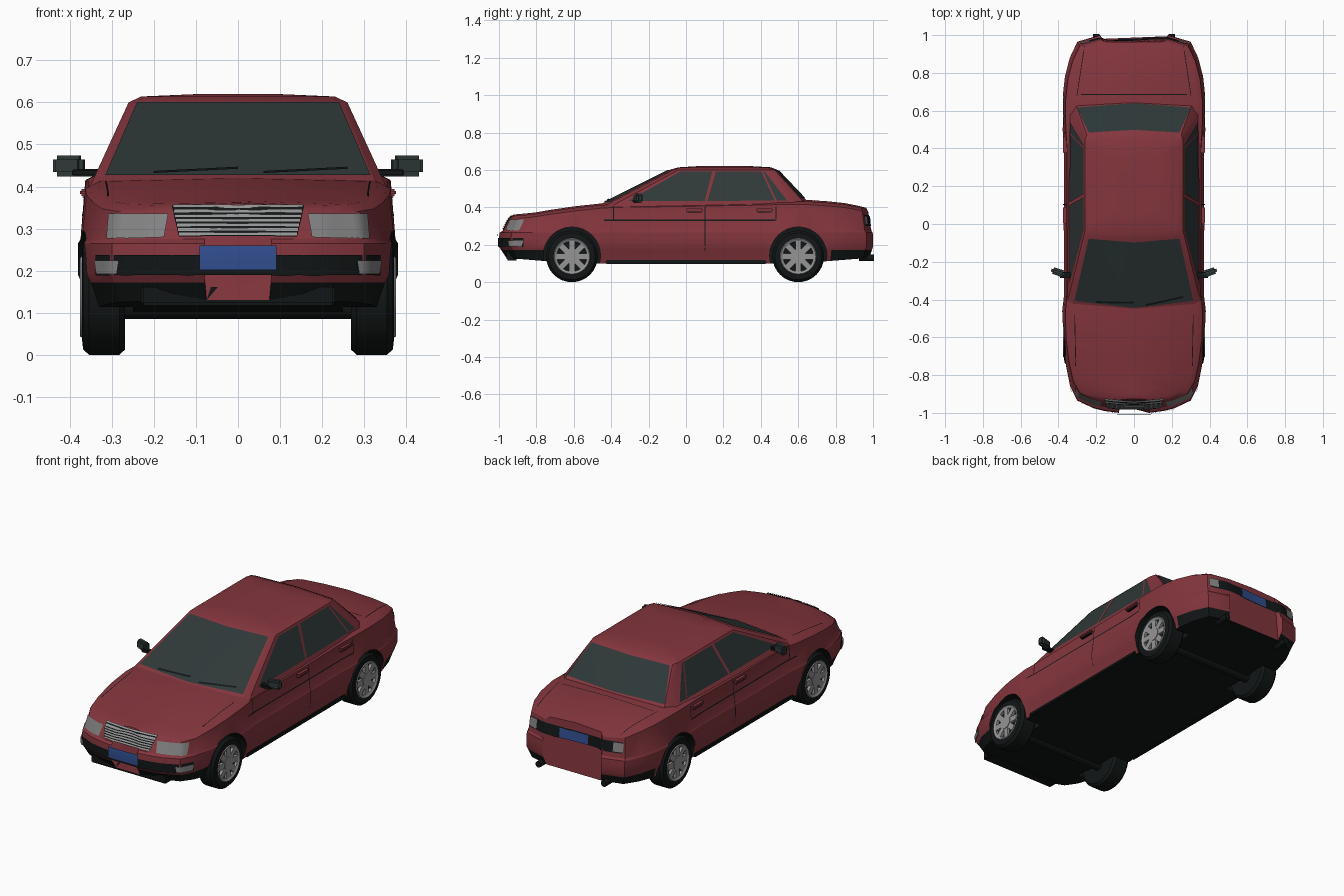
import bpy, bmesh
from math import sin, cos, pi
from mathutils import Matrix, Vector
from mathutils.bvhtree import BVHTree

cube = bpy.data.objects.get("Cube")
if cube:
    bpy.data.objects.remove(cube)


def material(name, rgb):
    m = bpy.data.materials.new(name)
    m.use_nodes = True
    m.diffuse_color = (*rgb, 1)
    bsdf = next(n for n in m.node_tree.nodes if n.type == 'BSDF_PRINCIPLED')
    bsdf.inputs["Base Color"].default_value = (*rgb, 1)
    bsdf.inputs["Roughness"].default_value = 0.6
    return m


RED = material("red paint", (0.23, 0.036, 0.047))
BLACK = material("black plastic", (0.006, 0.008, 0.008))
GLASS = material("dark glass", (0.028, 0.04, 0.04))
LAMP = material("lamp grey", (0.22, 0.22, 0.22))
METAL = material("wheel metal", (0.3, 0.3, 0.3))
BLUE = material("plate blue", (0.03, 0.075, 0.27))


def finish(name, bm, mats, smooth=30, recalc=True):
    if recalc:
        bmesh.ops.recalc_face_normals(bm, faces=bm.faces)
    me = bpy.data.meshes.new(name)
    bm.to_mesh(me)
    bm.free()
    for m in mats:
        me.materials.append(m)
    ob = bpy.data.objects.new(name, me)
    bpy.context.collection.objects.link(ob)
    if smooth:
        shade(ob, smooth)
    return ob


def shade(ob, degrees):
    bpy.ops.object.select_all(action='DESELECT')
    ob.select_set(True)
    bpy.context.view_layer.objects.active = ob
    bpy.ops.object.shade_smooth_by_angle(angle=degrees * pi / 180)


def loft(rings, caps=True):
    """Skin a list of equally long closed rings."""
    bm = bmesh.new()
    rows = [[bm.verts.new(p) for p in r] for r in rings]
    n = len(rows[0])
    for a, b in zip(rows, rows[1:]):
        for i in range(n):
            bm.faces.new((a[i], a[(i + 1) % n], b[(i + 1) % n], b[i]))
    if caps:
        bm.faces.new(rows[0])
        bm.faces.new(rows[-1])
    return bm


def box(name, centre, size, mat, bevel=0.006, turn=0):
    bm = bmesh.new()
    m = Matrix.Translation(centre) @ Matrix.Rotation(turn, 4, 'Z') @ Matrix.Diagonal((*size, 1))
    bmesh.ops.create_cube(bm, size=1, matrix=m)
    bmesh.ops.bevel(bm, geom=bm.edges[:], offset=bevel, segments=2, affect='EDGES')
    return finish(name, bm, [mat])


def cylinder(name, centre, radius, depth, axis, mat, mats=None):
    bm = bmesh.new()
    turn = Matrix.Rotation(pi / 2, 4, 'Y' if axis == 'X' else 'X')
    bmesh.ops.create_cone(bm, cap_ends=True, segments=32, radius1=radius, radius2=radius,
                          depth=depth, matrix=Matrix.Translation(centre) @ turn)
    for f in bm.faces:
        f.material_index = mat
    return finish(name, bm, mats)


# Lower body: stations along the length (y, half width, top height)
stations = [(-1, .08, .36), (-.99, .155, .362), (-.975, .215, .363), (-.935, .3, .366),
            (-.86, .338, .372), (-.75, .36, .387), (-.6, .377, .405), (-.46, .38, .42),
            (-.38, .371, .425), (0, .372, .43), (.4, .371, .437), (.5, .378, .44),
            (.65, .38, .44), (.78, .366, .432), (.88, .34, .422), (.965, .3, .406), (1, .18, .398)]
# Levels up the side: width factor, height, fixed (True) or below the top, pull back at the ends
levels = [(.93, 0, True, .04), (.98, .172, True, .012), (1, .19, True, 0), (1, .24, True, 0),
          (1, .265, True, .004), (.985, .275, True, .02), (.955, .025, False, .05),
          (.87, .008, False, .07)]


def section(y, w, top):
    end = max(0, abs(y) - .6) / .4
    sign = 1 if y < 0 else -.5
    side = []
    for k, h, fixed, pull in levels:
        z = (h or .1 + .03 * end) if fixed else top - h
        side.append((w * k, y + sign * pull * end, z))
    crown = (0, y + sign * .075 * end, top)
    return side + [crown] + [(-x, b, c) for x, b, c in reversed(side)]


bm = loft([section(*s) for s in stations])
bmesh.ops.recalc_face_normals(bm, faces=bm.faces)
for f in bm.faces:
    c = f.calc_center_median()
    f.material_index = int(f.normal.z < -.8 or (c.z < .165 and abs(c.y) > .72))
body = finish("body", bm, [RED, BLACK], 0)

# Wheel wells
AXLES = (-.61, .6)
for y in AXLES:
    for s in (1, -1):
        well = cylinder("well_cutter", (s * .385, y, .142), .153, .27, 'X', 1, [RED, BLACK])
        well.hide_render = True
        mod = body.modifiers.new("well", 'BOOLEAN')
        mod.operation, mod.solver, mod.object = 'DIFFERENCE', 'EXACT', well
        bpy.context.view_layer.objects.active = body
        bpy.ops.object.modifier_apply(modifier=mod.name)
        bpy.data.objects.remove(well)
shade(body, 28)


# Cabin: half outlines of belt, roof edge and crown
def outline(half, z):
    return [(x, y, z) for x, y in half] + [(-x, y, z) for x, y in half[-2:0:-1]]


belt = [(0, -.49), (.33, -.45), (.352, -.41), (.352, .6), (.315, .655), (0, .68)]
edge = [(0, -.09), (.245, -.07), (.26, -.04), (.26, .44), (.25, .475), (0, .49)]
crown = [(0, -.04), (.215, -.03), (.23, 0), (.23, .41), (.22, .44), (0, .455)]
inner = [(x * .4, y * .6 + .08) for x, y in crown]
cabin = finish("cabin", loft([outline(belt, .4), outline(edge, .6),
                              outline(crown, .614), outline(inner, .62)]), [RED])

# Surface used to lay thin plates onto the shell
shell = bmesh.new()
for ob in (body, cabin):
    shell.from_mesh(ob.data)
bmesh.ops.triangulate(shell, faces=shell.faces[:])
tree = BVHTree.FromBMesh(shell)
VIEWS = {"front": (lambda u, v: Vector((u, -3, v)), Vector((0, 1, 0))),
         "back": (lambda u, v: Vector((u, 3, v)), Vector((0, -1, 0))),
         "side": (lambda u, v: Vector((3, u, v)), Vector((-1, 0, 0))),
         "top": (lambda u, v: Vector((u, v, 3)), Vector((0, 0, -1)))}


def plate(name, view, corners, mat, n=(8, 3), lift=.004, both=False):
    """Lay a four-cornered thin sheet on the shell, seen along one direction."""
    start, way = VIEWS[view]
    a, b, c, d = (Vector(p) for p in corners)
    for s in ((1, -1) if both else (1,)):
        bm, rows = bmesh.new(), []
        for j in range(n[1] + 1):
            row = []
            for i in range(n[0] + 1):
                p = a.lerp(b, i / n[0]).lerp(d.lerp(c, i / n[0]), j / n[1])
                hit, normal, *_ = tree.ray_cast(start(*p), way)
                if hit is None:
                    hit, normal, *_ = tree.find_nearest(start(*p) + way * 2.1)
                if normal.dot(way) > 0:
                    normal = -normal
                q = hit + normal * lift
                row.append(bm.verts.new((q.x * s, q.y, q.z)))
            rows.append(row)
        for r, t in zip(rows, rows[1:]):
            for i in range(n[0]):
                f = bm.faces.new((r[i], r[i + 1], t[i + 1], t[i]))
                f.normal_update()
                if f.normal.dot(Vector((way.x * s, way.y, way.z))) > 0:
                    f.normal_flip()
        tag = ("_left" if s > 0 else "_right") if both else ""
        finish(name + tag, bm, [mat], 30, False)


def rect(u0, u1, v0, v1):
    return (u0, v0), (u1, v0), (u1, v1), (u0, v1)


# Windows
plate("windscreen", "front", ((-.315, .424), (.315, .424), (.24, .597), (-.24, .597)), GLASS)
plate("rear_window", "back", ((-.3, .446), (.3, .446), (.24, .594), (-.24, .594)), GLASS)
plate("front_door_window", "side", ((-.31, .432), (.1, .432), (.14, .59), (-.03, .59)), GLASS, both=True)
plate("rear_door_window", "side", ((.115, .432), (.54, .436), (.42, .59), (.16, .59)), GLASS, both=True)
plate("window_divider", "side", ((.475, .434), (.485, .434), (.412, .59), (.402, .59)), RED, lift=.006, both=True)
for x in (-.2, .06):
    plate("wiper", "front", ((x, .426), (x + .2, .436), (x + .2, .441), (x, .431)), BLACK, (6, 1), .007)

# Nose
plate("headlamp", "front", ((.175, .278), (.31, .274), (.305, .335), (.165, .334)), LAMP, (12, 4), both=True)
plate("grille", "front", ((-.14, .28), (.14, .28), (.157, .352), (-.157, .352)), BLACK, (12, 5))
for i in range(7):
    z = .281 + i * .0108
    w = .139 + i * .0025
    plate("grille_bar", "front", rect(-w, w, z, z + .0062), METAL, (12, 1), .007)
plate("bumper_intake", "front", rect(-.335, .335, .19, .237), BLACK, (28, 2))
plate("fog_lamp", "front", ((.285, .192), (.33, .192), (.335, .224), (.28, .224)), LAMP, (5, 2), .008, True)
plate("front_number_plate", "front", rect(-.09, .09, .202, .258), BLUE, (6, 3), .009)
box("front_lip", (0, -.93, .142), (.46, .06, .05), BLACK)

# Tail
plate("tail_panel", "back", rect(-.28, .28, .3, .358), BLACK, (20, 3))
plate("tail_lamp", "back", rect(.232, .285, .306, .354), LAMP, (6, 2), .007, True)
plate("rear_number_plate", "back", rect(-.085, .085, .302, .354), BLUE, (4, 2), .009)
for s in (1, -1):
    cylinder("exhaust_tip", (s * .2, .965, .13), .017, .08, 'Y', 0, [BLACK])

# Shut lines, side strip and handles
plate("side_strip", "side", rect(-.44, .48, .328, .334), BLACK, (24, 1), both=True)
for y, low in ((-.39, .335), (.1, .17), (.48, .335)):
    plate("door_seam", "side", rect(y, y + .005, low, .405), BLACK, (1, 6), .003, True)
plate("bonnet_seam", "top", ((.312, -.48), (.316, -.48), (.31, -.75), (.306, -.75)), BLACK, (1, 8), .003, True)
plate("boot_seam", "top", ((.3, .68), (.304, .68), (.264, .94), (.26, .94)), BLACK, (1, 8), .003, True)
plate("boot_front_seam", "top", rect(-.28, .28, .684, .688), BLACK, (12, 1), .003)
for s in (1, -1):
    for y in (.045, .42):
        box("door_handle", (s * .364, y, .386), (.024, .09, .016), RED, .004)
        box("handle_recess", (s * .362, y, .375), (.014, .08, .006), BLACK, .002)
    # Door mirrors
    box("mirror_arm", (s * .36, -.27, .433), (.07, .03, .018), BLACK, .004)
    box("mirror_shell", (s * .402, -.255, .449), (.075, .036, .05), GLASS, .01, s * .3)
    box("sill", (s * .345, 0, .108), (.03, .86, .02), BLACK, .004)

# Wheels
R = .138
tyre = [(-.05, .09), (-.05, .125), (-.036, R), (.036, R), (.05, .125), (.053, .098), (.036, .092)]
rim = [(.05, .1), (.057, .094), (.05, .081), (.036, .08)]


def lathe(profile, s, y, segments=32):
    return [[(s * (.318 + x), y + r * cos(2 * pi * i / segments), R + r * sin(2 * pi * i / segments))
             for i in range(segments)] for x, r in profile]


for y, end in zip(AXLES, ("front", "rear")):
    for s, side in ((1, "left"), (-1, "right")):
        finish(f"{end}_{side}_tyre", loft(lathe(tyre, s, y)), [BLACK])
        finish(f"{end}_{side}_rim", loft(lathe(rim, s, y), False), [METAL])
        bm = bmesh.new()
        hub = Matrix.Translation((s * .36, y, R))
        bmesh.ops.create_cone(bm, cap_ends=True, segments=24, radius1=.036, radius2=.036, depth=.024,
                              matrix=hub @ Matrix.Rotation(pi / 2, 4, 'Y'))
        for k in range(8):
            bmesh.ops.create_cube(bm, size=1, matrix=hub @ Matrix.Rotation(k * pi / 4, 4, 'X')
                                  @ Matrix.Translation((0, 0, .056)) @ Matrix.Diagonal((.018, .031, .062, 1)))
        finish(f"{end}_{side}_spokes", bm, [METAL])
    cylinder(f"{end}_axle", (0, y, .115), .03, .56, 'X', 0, [BLACK])
shell.free()
